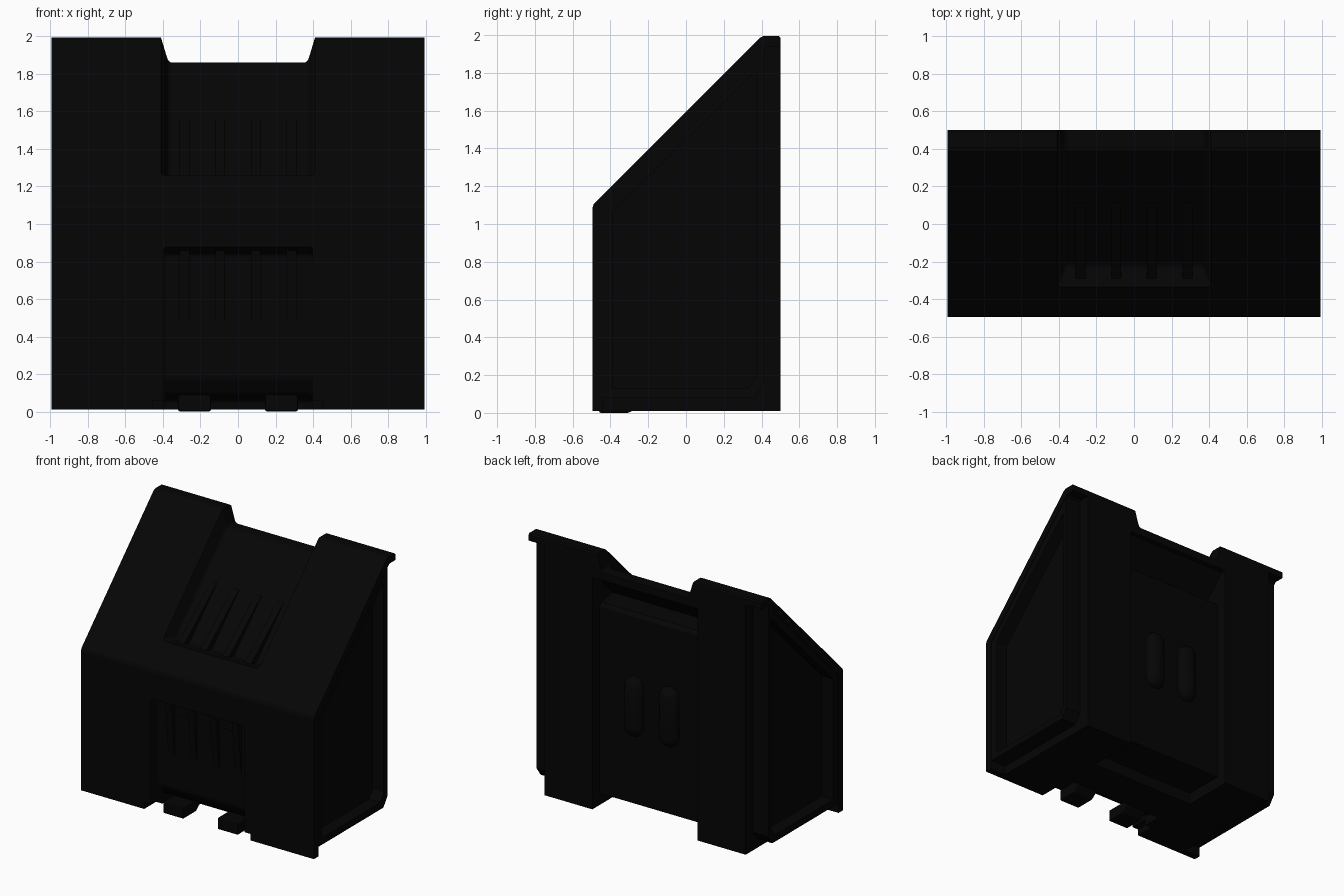
import bpy, bmesh, math
from mathutils import Vector

if "Cube" in bpy.data.objects:
    bpy.data.objects.remove(bpy.data.objects["Cube"])

black = bpy.data.materials.new("matte black")
black.diffuse_color = (0.0015, 0.0015, 0.0015, 1)
black.use_nodes = True
black.node_tree.nodes["Principled BSDF"].inputs["Base Color"].default_value = black.diffuse_color


def finish(name, bm):
    bmesh.ops.recalc_face_normals(bm, faces=bm.faces)
    me = bpy.data.meshes.new(name)
    bm.to_mesh(me)
    bm.free()
    ob = bpy.data.objects.new(name, me)
    bpy.context.collection.objects.link(ob)
    me.materials.append(black)
    return ob


def prism(name, pts, x0, x1):
    """Extrude a (y, z) outline along x."""
    bm = bmesh.new()
    a = [bm.verts.new((x0, y, z)) for y, z in pts]
    b = [bm.verts.new((x1, y, z)) for y, z in pts]
    bm.faces.new(a)
    bm.faces.new(b[::-1])
    for i in range(len(pts)):
        j = (i + 1) % len(pts)
        bm.faces.new((a[i], a[j], b[j], b[i]))
    return finish(name, bm)


def bevel(ob, width, segments=2):
    m = ob.modifiers.new("bevel", "BEVEL")
    m.width = width
    m.segments = segments
    m.limit_method = 'ANGLE'
    m.angle_limit = math.radians(30)


def cut(target, cutter):
    cutter.hide_render = True
    cutter.display_type = 'WIRE'
    m = target.modifiers.new("cut", "BOOLEAN")
    m.operation = 'DIFFERENCE'
    m.solver = 'EXACT'
    m.object = cutter


# Main body with sloped front
shell = [(-.495, .01), (-.495, 1.085), (-.488, 1.107), (.39, 1.985), (.41, 1.995),
         (.49, 1.995), (.5, 1.985)]
body = prism("body", shell + [(.5, .01)], -.86, .86)

# Front channel and underside opening
front_cut = prism("front_channel_cutter",
                  [(-.6, .92), (-.4, .84), (-.4, .18), (-.34, .09),
                   (-.2, .06), (-.2, -.1), (-.6, -.1)], -.40, .40)
bevel(front_cut, .02, 3)
cut(body, front_cut)
cut(body, prism("front_foot_gap_cutter",
                [(-.6, -.1), (-.6, .06), (-.35, .06), (-.35, -.1)], -.455, .455))

# Rear channel with hollow below the top lip
cut(body, prism("rear_channel_cutter",
                [(.6, -.1), (.6, 1.8), (.46, 1.8), (.25, 1.59), (.39, 1.57),
                 (.41, 1.54), (.41, .1), (.1, .1), (.1, -.1)], -.45, .45))

# Flared channel on the slope, open at the top edge
bm = bmesh.new()
rings = []
for (y0, z0), (y1, z1) in [((-.22, 1.24), (-.46, 1.28)), ((.4, 1.86), (.4, 2.14)),
                           ((.6, 1.86), (.6, 2.14))]:
    rings.append([bm.verts.new(p) for p in
                  ((-.37, y0, z0), (.37, y0, z0), (.455, y1, z1), (-.455, y1, z1))])
bm.faces.new(rings[0])
bm.faces.new(rings[-1])
for a, b in zip(rings, rings[1:]):
    for i in range(4):
        j = (i + 1) % 4
        bm.faces.new((a[i], a[j], b[j], b[i]))
slope_cut = finish("slope_channel_cutter", bm)
bevel(slope_cut, .02, 3)
cut(body, slope_cut)

# Side flanges and framed, recessed side panels
flange = shell + [(.5, 1.94), (.425, 1.94), (-.44, 1.075), (-.44, .01)]
outer = [(-.44, .08), (.36, .08), (.41, .15), (.41, 1.925), (-.44, 1.075)]
inner = [(-.39, .13), (.33, .13), (.37, .19), (.37, 1.81), (-.39, 1.06)]


def side_panel(name, s):
    bm = bmesh.new()
    loops = [[bm.verts.new((s * x, y, z)) for y, z in pts]
             for x, pts in ((.86, outer), (.99, outer), (.985, inner), (.89, inner))]
    bm.faces.new(loops[0])
    bm.faces.new(loops[-1])
    for a, b in zip(loops, loops[1:]):
        for i in range(5):
            j = (i + 1) % 5
            bm.faces.new((a[i], a[j], b[j], b[i]))
    return finish(name, bm)


for side, s in (("left", -1), ("right", 1)):
    prism(side + "_flange", flange, s * .86, s * .995)
    side_panel(side + "_side_panel", s)

# Tapered grip ribs in both channels
for i, x in enumerate((-.285, -.095, .095, .285)):
    prism(f"slope_rib_{i + 1}", [(-.2, 1.23), (-.29, 1.255), (-.24, 1.29), (.11, 1.575), (.13, 1.57)],
          x - .026, x + .026)
    prism(f"front_rib_{i + 1}", [(-.39, .87), (-.45, .87), (-.44, .8), (-.405, .45), (-.39, .45)],
          x - .026, x + .026)

for side, s in (("left", -1), ("right", 1)):
    # Round plugs in the front channel
    bm = bmesh.new()
    bmesh.ops.create_cone(bm, cap_ends=True, segments=24, radius1=.065, radius2=.065, depth=.02)
    for v in bm.verts:
        v.co = Vector((v.co.x + s * .19, v.co.z - .395, v.co.y + .7))
    finish(side + "_front_plug", bm)

    # Rounded pills on the rear panel
    bm = bmesh.new()
    bmesh.ops.create_uvsphere(bm, u_segments=24, v_segments=12, radius=1)
    for v in bm.verts:
        shift = .15 if v.co.z > 0 else -.15
        v.co = Vector((v.co.x * .08 + s * .15, v.co.y * .07 + .41, v.co.z * .08 + shift + .855))
    for f in bm.faces:
        f.smooth = True
    finish(side + "_rear_pill", bm)

    # Feet below the front channel
    foot = prism(side + "_foot", [(-.46, 0), (-.46, .09), (-.19, .09), (-.3, 0)],
                 s * .145, s * .32)
    bevel(foot, .01)
